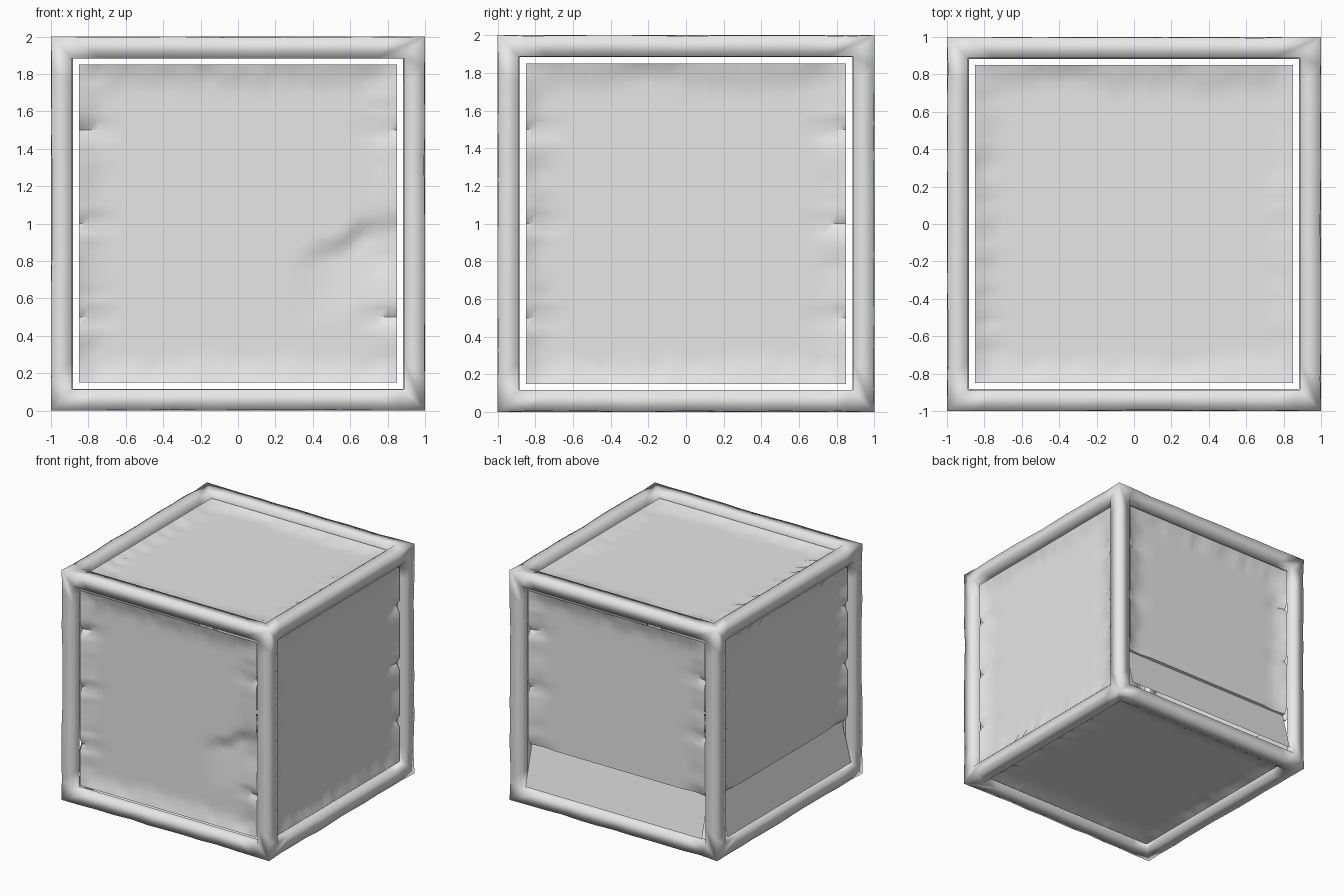
import bpy, bmesh, math, random
from mathutils import Vector

random.seed(4)
if "Cube" in bpy.data.objects:
    bpy.data.objects.remove(bpy.data.objects["Cube"], do_unlink=True)

BEAM = 0.16     # width of the frame beams
DEPTH = 0.07    # how far the panels sit behind the frame
HALF = 0.85     # half size of a panel
CELLS = 34
SEAMS = (-0.5, 0.0, 0.5)
UP = Vector((0, 0, 1))

# One plain grey for the whole crate
grey = bpy.data.materials.new("plain grey")
grey.use_nodes = True
grey.diffuse_color = (0.8, 0.8, 0.8, 1)
grey.node_tree.nodes["Principled BSDF"].inputs["Base Color"].default_value = grey.diffuse_color


def add_object(name, bm, angle):
    mesh = bpy.data.meshes.new(name)
    bm.to_mesh(mesh)
    bm.free()
    mesh.materials.append(grey)
    obj = bpy.data.objects.new(name, mesh)
    bpy.context.collection.objects.link(obj)
    bpy.ops.object.select_all(action='DESELECT')
    obj.select_set(True)
    bpy.context.view_layer.objects.active = obj
    bpy.ops.object.shade_smooth_by_angle(angle=math.radians(angle))
    return obj


# Frame: a cube with every side inset and pushed in, then opened
bm = bmesh.new()
bmesh.ops.create_cube(bm, size=2)
sides = bm.faces[:]
bmesh.ops.inset_individual(bm, faces=sides, thickness=BEAM)
bmesh.ops.inset_individual(bm, faces=sides, thickness=0.005, depth=-DEPTH - 0.01)
bmesh.ops.delete(bm, geom=sides, context='FACES')
long_edges = [e for e in bm.edges if e.calc_length() > 1]
bmesh.ops.subdivide_edges(bm, edges=long_edges, cuts=11, use_grid_fill=False)
bmesh.ops.translate(bm, verts=bm.verts, vec=UP)

# Worn places on the frame: centre, reach along each axis, push
dents = [
    ((0.84, -1, 1.2), (0.03, 0.02, 0.62), (0.07, 0.02, 0)),
    ((-0.25, -1, 1.84), (0.13, 0.02, 0.03), (0, 0.03, 0.11)),
    ((-0.84, 0.08, 2), (0.03, 0.13, 0.03), (-0.08, 0, -0.03)),
    ((-1, 0.08, 1.84), (0.03, 0.13, 0.03), (0.02, 0, 0.06)),
    ((0.84, 0.84, 2), (0.18, 0.03, 0.03), (0, 0.08, -0.02)),
    ((1, 0.84, 0.5), (0.02, 0.03, 0.15), (-0.03, 0.06, 0)),
]
for vert in bm.verts:
    for centre, reach, push in dents:
        off = [abs(vert.co[i] - centre[i]) / reach[i] for i in range(3)]
        if max(off) < 1:
            vert.co += Vector(push) * (1 - max(off) ** 2)
# Slight inward wobble along the outer edges
for vert in bm.verts:
    local = vert.co - UP
    outer = sum(abs(c) > 0.99 for c in local)
    if outer == 2:
        vert.co = UP + local * (1 - random.uniform(0, 0.006))
add_object("crate_frame", bm, 180)


def panel(name, normal, u_axis, seams, sloped_plank=False, cracked=False):
    """Recessed panel with a ragged cove round its rim and seam nicks at its ends."""
    n, u = Vector(normal), Vector(u_axis)
    v = n.cross(u)
    coves = [[random.uniform(0.05, 0.16) for _ in range(CELLS + 1)] for _ in range(4)]
    bm = bmesh.new()
    bmesh.ops.create_grid(bm, x_segments=CELLS, y_segments=CELLS, size=HALF)
    for vert in bm.verts:
        a, b = vert.co.x, vert.co.y
        i = round((a + HALF) / 2 / HALF * CELLS)
        j = round((b + HALF) / 2 / HALF * CELLS)
        rim = [(HALF - a, coves[0][j]), (HALF + a, coves[1][j]),
               (HALF - b, coves[2][i]), (HALF + b, coves[3][i])]
        end = min(rim[0][0], rim[1][0])
        depth = DEPTH - 0.03 * max(max(0, 1 - gap / width) for gap, width in rim)
        # Tapered gaps between planks
        if seams and end < 0.24 and any(abs(b - s) < 0.02 for s in SEAMS):
            depth += 0.03 * (1 - end / 0.24)
        # Split in one plank
        if cracked and a > 0.3:
            below = min(0.5 * a - 0.375, 0) - b
            if 0 < below < 0.4:
                depth += 0.04 * (1 - below / 0.4) * min(1, (a - 0.3) / 0.25)
        # Bottom plank leaning out from under the one above
        if sloped_plank and b < -0.52:
            if b > -0.57:
                b = -0.505
            depth = 0.005 + 0.09 * (b + HALF) / (HALF - 0.5)
        vert.co = UP + n * (1 - depth) + u * a + v * b
    add_object(name, bm, 45)


panel("front_panel", (0, -1, 0), (1, 0, 0), True, cracked=True)
panel("left_panel", (1, 0, 0), (0, 1, 0), True)
panel("back_panel", (0, 1, 0), (-1, 0, 0), True, sloped_plank=True)
panel("right_panel", (-1, 0, 0), (0, -1, 0), True, sloped_plank=True)
panel("top_panel", (0, 0, 1), (1, 0, 0), False)
panel("bottom_panel", (0, 0, -1), (1, 0, 0), False)
